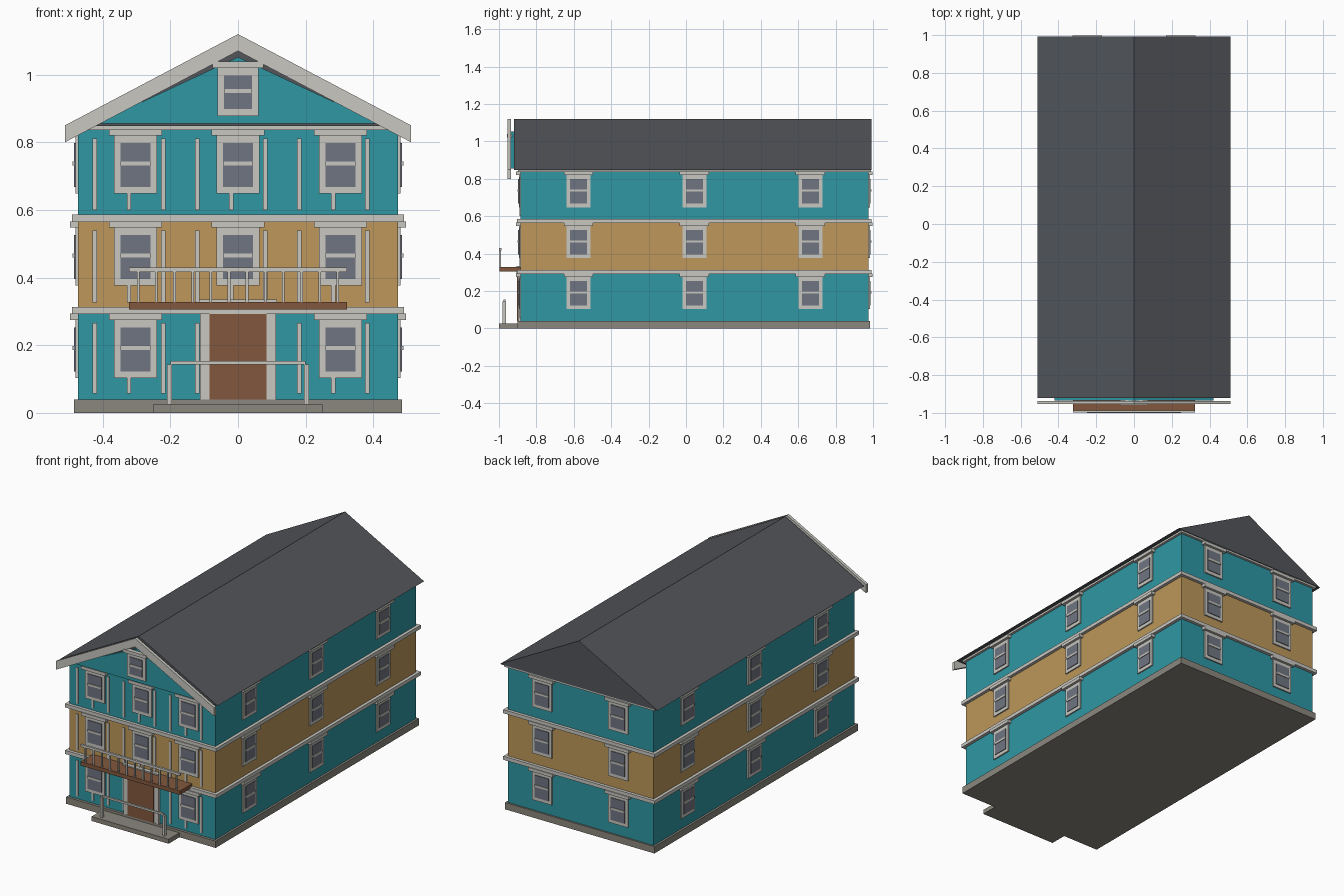
import bpy, bmesh
from mathutils import Matrix, Vector

if "Cube" in bpy.data.objects:
    bpy.data.objects.remove(bpy.data.objects["Cube"])


def material(name, rgb):
    m = bpy.data.materials.new(name)
    lin = [((c / 255 + 0.055) / 1.055) ** 2.4 for c in rgb]
    m.diffuse_color = (*lin, 1)
    m.use_nodes = True
    m.node_tree.nodes["Principled BSDF"].inputs["Base Color"].default_value = m.diffuse_color
    return m


TEAL = material("teal siding", (46, 151, 164))
TAN = material("tan siding", (189, 151, 90))
TRIM = material("pale trim", (200, 199, 192))
STONE = material("grey stone", (138, 135, 125))
WOOD = material("brown wood", (130, 87, 61))
ROOF = material("dark roof", (82, 85, 90))
GLASS = material("grey glass", (112, 117, 129))

# Wall limits
X, Y0, Y1 = 0.473, -0.885, 0.975
YC = (Y0 + Y1) / 2


def boxes(name, mat, bounds):
    """One object from boxes given as (x0, x1, y0, y1, z0, z1)."""
    bm = bmesh.new()
    for x0, x1, y0, y1, z0, z1 in bounds:
        mid = Vector(((x0 + x1) / 2, (y0 + y1) / 2, (z0 + z1) / 2))
        size = (abs(x1 - x0), abs(y1 - y0), abs(z1 - z0), 1)
        bmesh.ops.create_cube(bm, size=1, matrix=Matrix.Translation(mid) @ Matrix.Diagonal(size))
    return finish(name, mat, bm)


def prism(name, mat, profiles, y0, y1):
    """One object from x-z outlines extruded along y."""
    bm = bmesh.new()
    for pts in profiles:
        face = bm.faces.new([bm.verts.new((x, y0, z)) for x, z in pts])
        out = bmesh.ops.extrude_face_region(bm, geom=[face])
        verts = [v for v in out["geom"] if isinstance(v, bmesh.types.BMVert)]
        bmesh.ops.translate(bm, verts=verts, vec=(0, y1 - y0, 0))
    bmesh.ops.recalc_face_normals(bm, faces=bm.faces)
    return finish(name, mat, bm)


def finish(name, mat, bm):
    me = bpy.data.meshes.new(name)
    bm.to_mesh(me)
    bm.free()
    me.materials.append(mat)
    ob = bpy.data.objects.new(name, me)
    bpy.context.collection.objects.link(ob)
    return ob


def on_wall(side, u0, u1, depth, z0, z1, back=0.004):
    """Bounds of a box standing out from a wall by depth."""
    if side == "front":
        return (u0, u1, Y0 - depth, Y0 + back, z0, z1)
    if side == "gable":
        return (u0, u1, -0.935 - depth, -0.935 + back, z0, z1)
    if side == "back":
        return (u0, u1, Y1 - back, Y1 + depth, z0, z1)
    s = 1 if side == "right" else -1
    return (s * (X - back), s * (X + depth), u0, u1, z0, z1)


# Foundation and entrance step
boxes("foundation", STONE, [(-0.485, 0.485, -0.9, 0.985, 0, 0.04)])
boxes("entrance_step", STONE, [(-0.25, 0.25, -1.0, -0.89, 0, 0.026)])

# Three storeys and the trim bands above them
boxes("ground_storey", TEAL, [(-X, X, Y0, Y1, 0.04, 0.3)])
boxes("middle_storey", TAN, [(-X, X, Y0, Y1, 0.3, 0.575)])
boxes("upper_storey", TEAL, [(-X, X, Y0, Y1, 0.575, 0.85)])
boxes("trim_bands", TRIM, [(-X - p, X + p, Y0 - p, Y1 + p, a, b) for a, b, p in
                           ((0.292, 0.313, 0.018), (0.565, 0.586, 0.018), (0.837, 0.85, 0.014))])

# Roof, front gable panel and sloping fascia boards
prism("roof", ROOF, [[(-0.512, 0.848), (0.512, 0.848), (0, 1.12)]], -0.92, 0.993)
prism("gable_panel", TEAL, [[(-0.42, 0.856), (0.42, 0.856), (0, 1.052)]], -0.935, -0.918)
prism("fascia_boards", TRIM,
      [[(0, 1.12), (s * 0.512, 0.85), (s * 0.512, 0.80), (0, 1.07)] for s in (-1, 1)],
      -0.954, -0.936)

# Windows: side, centre along the wall, width, sill height, frame height
windows = [("gable", 0, 0.12, 0.878, 0.142)]
for floor, sill in enumerate((0.103, 0.376, 0.648)):
    for u in (-0.303, 0, 0.303):
        if floor > 0 or u != 0:
            windows.append(("front", u, 0.127, sill, 0.172))
    for u in (-0.247, 0.247):
        windows.append(("back", u, 0.127, sill, 0.172))
    for u in (YC - 0.62, YC, YC + 0.62):
        windows += [(s, u, 0.127, sill, 0.172) for s in ("left", "right")]

frames, panes, bars, heads = [], [], [], []
for side, u, w, z, h in windows:
    a, b, i = u - w / 2, u + w / 2, 0.0185
    mid = z + h / 2 + 0.003
    frames.append(on_wall(side, a, b, 0.008, z, z + h))
    panes.append(on_wall(side, a + i, b - i, 0.012, z + 0.02, z + h - 0.022, -0.006))
    bars.append(on_wall(side, a + i, b - i, 0.016, mid - 0.006, mid + 0.006, -0.006))
    heads.append(on_wall(side, a - 0.015, b + 0.015, 0.023, z + h, z + h + 0.0185))
boxes("window_frames", TRIM, frames)
boxes("window_panes", GLASS, panes)
boxes("window_bars", TRIM, bars)
boxes("window_heads", TRIM, heads)

# Upright battens on the front wall
boxes("front_battens", TRIM,
      [on_wall("front", x - 0.0065, x + 0.0065, 0.005, z0, z1)
       for x in (-0.423 + 0.1007 * k for k in range(9))
       for z0, z1 in ((0.057, 0.266), (0.327, 0.539), (0.6, 0.811))])

# Front door with its surround
boxes("front_door", WOOD, [on_wall("front", -0.085, 0.085, 0.018, 0.04, 0.293)])
boxes("door_surround", TRIM,
      [on_wall("front", s * 0.085, s * 0.113, 0.014, 0.04, 0.3) for s in (-1, 1)]
      + [on_wall("front", -0.115, 0.115, 0.022, 0.293, 0.335)])

# Balcony with railing
boxes("balcony_floor", WOOD, [(-0.322, 0.322, -0.998, Y0, 0.305, 0.328)])
boxes("balcony_balusters", TRIM,
      [(x - 0.004, x + 0.004, -0.997, -0.989, 0.328, 0.418)
       for x in (-0.295 + 0.59 / 11 * k for k in range(12))])
boxes("balcony_rail", TRIM, [(-0.322, 0.322, -0.999, -0.987, 0.416, 0.43)])

# Handrail on the entrance step
boxes("step_posts", TRIM, [(s * 0.195, s * 0.21, -0.98, -0.963, 0.026, 0.143) for s in (-1, 1)])
boxes("step_rail", TRIM, [(-0.2, 0.2, -0.977, -0.966, 0.143, 0.154)])
